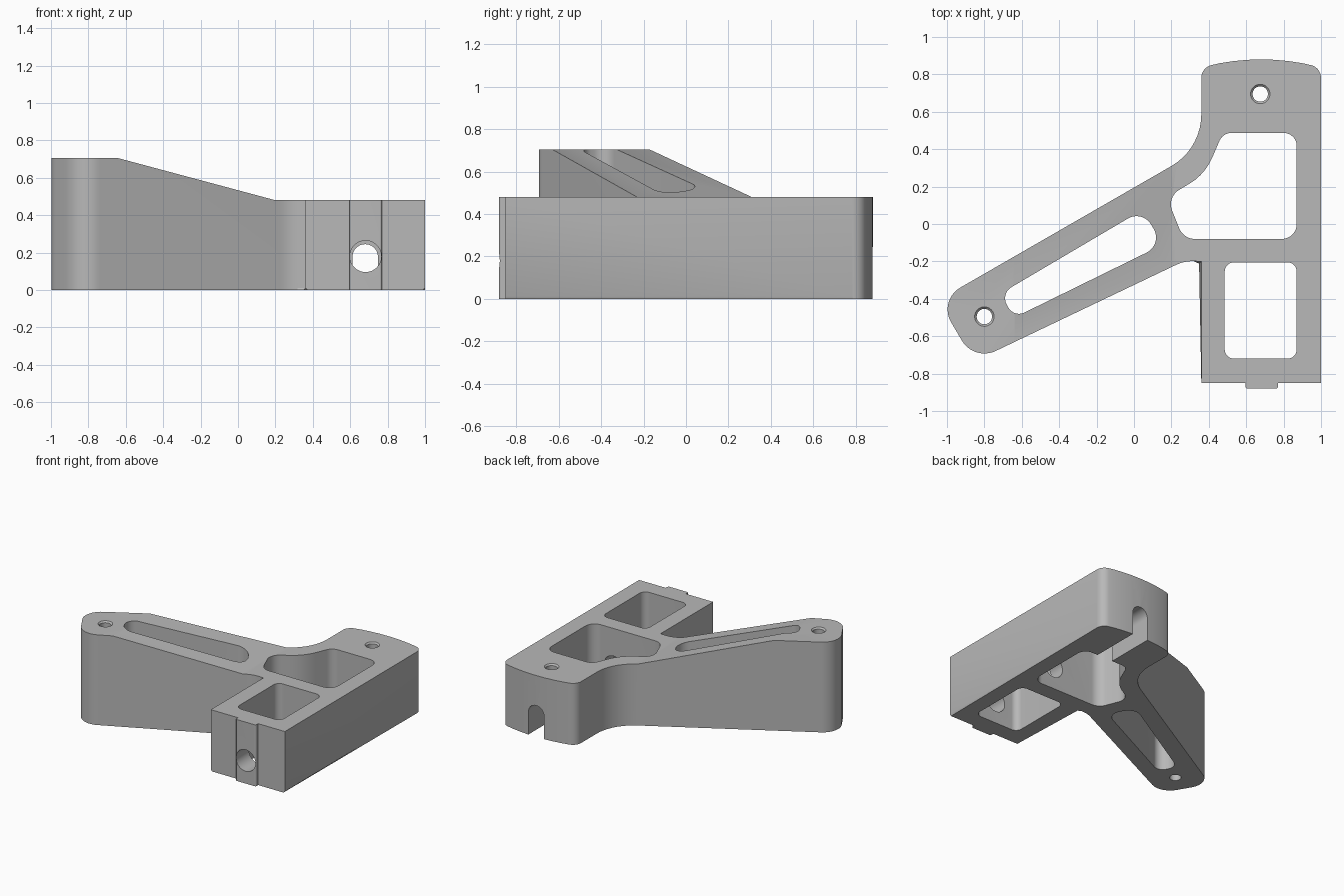
import bpy, bmesh, math
from mathutils import Vector

if "Cube" in bpy.data.objects:
    bpy.data.objects.remove(bpy.data.objects["Cube"])


def rounded(corners):
    """Turn (x, y, radius) corners into a filleted polygon."""
    out, n = [], len(corners)
    for i, (x, y, r) in enumerate(corners):
        p = Vector((x, y))
        if r == 0:
            out.append(p)
            continue
        a = (Vector(corners[i - 1][:2]) - p).normalized()
        b = (Vector(corners[(i + 1) % n][:2]) - p).normalized()
        half = a.angle(b) / 2
        t = r / math.tan(half)
        c = p + (a + b).normalized() * r / math.sin(half)
        s, e = p + a * t - c, p + b * t - c
        a0 = math.atan2(s.y, s.x)
        sweep = (math.atan2(e.y, e.x) - a0 + math.pi) % (2 * math.pi) - math.pi
        steps = max(2, round(abs(sweep) / math.radians(7)))
        for k in range(steps + 1):
            ang = a0 + sweep * k / steps
            out.append(c + r * Vector((math.cos(ang), math.sin(ang))))
    return out


def make_object(name, bm):
    bmesh.ops.recalc_face_normals(bm, faces=bm.faces)
    me = bpy.data.meshes.new(name)
    bm.to_mesh(me)
    bm.free()
    ob = bpy.data.objects.new(name, me)
    bpy.context.collection.objects.link(ob)
    return ob


def prism(points, lo, hi, along="z"):
    """Extrude a polygon along z, or an x-z profile along y."""
    place = (lambda p, h: (p[0], p[1], h)) if along == "z" else (lambda p, h: (p[0], h, p[1]))
    bm = bmesh.new()
    low = [bm.verts.new(place(p, lo)) for p in points]
    high = [bm.verts.new(place(p, hi)) for p in points]
    bm.faces.new(low)
    bm.faces.new(high)
    n = len(points)
    for i in range(n):
        j = (i + 1) % n
        bm.faces.new((low[i], low[j], high[j], high[i]))
    return bm


def circle(x, y, r, n=48):
    return [(x + r * math.cos(2 * math.pi * i / n), y + r * math.sin(2 * math.pi * i / n))
            for i in range(n)]


def cut(target, bm):
    cutter = make_object("cutter", bm)
    cutter.hide_render = True
    mod = target.modifiers.new("cut", "BOOLEAN")
    mod.operation, mod.solver, mod.object = "DIFFERENCE", "EXACT", cutter
    bpy.context.view_layer.objects.active = target
    bpy.ops.object.modifier_apply(modifier=mod.name)
    bpy.data.objects.remove(cutter, do_unlink=True)


# Outer outline: block with front rib, crowned back end, and slanted arm
crown = [(x, 0.88 - (x - 0.68) ** 2 / 2.4, 0) for x in (0.9, 0.825, 0.75, 0.68, 0.61, 0.535, 0.46)]
outline = ([(0.36, -0.85, 0), (0.595, -0.85, 0), (0.595, -0.88, 0.012), (0.77, -0.88, 0.012),
            (0.77, -0.85, 0), (1.0, -0.85, 0), (1.0, 0.837, 0.07)] + crown +
           [(0.36, 0.837, 0.07), (0.36, 0.402, 0.32), (-1.047, -0.408, 0.135),
            (-0.855, -0.734, 0.14), (0.27, -0.197, 0.2), (0.36, -0.2, 0)])
bm = prism(rounded(outline), 0, 0.705)

# Small chamfer round the bottom, except along the front face
rim = [e for e in bm.edges if all(v.co.z < 0.001 for v in e.verts)
       and not all(v.co.y < -0.84 for v in e.verts)]
bmesh.ops.bevel(bm, geom=rim, offset=0.012, segments=1, affect="EDGES", clamp_overlap=False)
bracket = make_object("bracket_body", bm)

# Low block top and ramp up to the arm end
cut(bracket, prism([(-0.92, 0.78), (0.2, 0.48), (1.1, 0.48), (1.1, 0.78)], -1.2, 1.2, "y"))

# Through pockets: arm slot, upper pocket, lower pocket
pockets = [
    [(-0.715, -0.373, 0.07), (-0.64, -0.5, 0.065), (0.155, -0.11, 0.09), (0.045, 0.075, 0.09)],
    [(0.87, 0.487, 0.07), (0.475, 0.487, 0.07), (0.38, 0.265, 0.3), (0.175, 0.143, 0.09),
     (0.265, -0.08, 0.09), (0.87, -0.08, 0.08)],
    [(0.485, -0.72, 0.05), (0.87, -0.72, 0.05), (0.87, -0.205, 0.05), (0.485, -0.205, 0.05)],
]
for corners in pockets:
    cut(bracket, prism(rounded(corners), -0.2, 1))

# Bolt holes with countersunk rims
for x, y, top in ((0.675, 0.695, 0.48), (-0.8, -0.495, 0.705)):
    cut(bracket, prism(circle(x, y, 0.041), -0.2, 1))
    cone = bmesh.new()
    bmesh.ops.create_cone(cone, cap_ends=True, segments=48, radius1=0.04, radius2=0.064, depth=0.024)
    bmesh.ops.translate(cone, verts=cone.verts, vec=(x, y, top))
    cut(bracket, cone)

# Round bore through the front and middle walls, arched notch through the back wall
cut(bracket, prism(circle(0.682, 0.18, 0.084), -1.1, 0.0, "y"))
arch = [(0.612, -0.1, 0), (0.748, -0.1, 0), (0.748, 0.245, 0.0679), (0.612, 0.245, 0.0679)]
cut(bracket, prism(rounded(arch), 0.4, 1.1, "y"))

# Single grey finish, smooth on the fillets
grey = bpy.data.materials.new("plain_grey")
grey.diffuse_color = (0.48, 0.48, 0.48, 1)
grey.use_nodes = True
grey.node_tree.nodes["Principled BSDF"].inputs["Base Color"].default_value = grey.diffuse_color
bracket.data.materials.clear()
bracket.data.materials.append(grey)
for f in bracket.data.polygons:
    f.material_index = 0
bpy.ops.object.select_all(action="DESELECT")
bracket.select_set(True)
bpy.context.view_layer.objects.active = bracket
bpy.ops.object.shade_smooth_by_angle(angle=math.radians(30))
